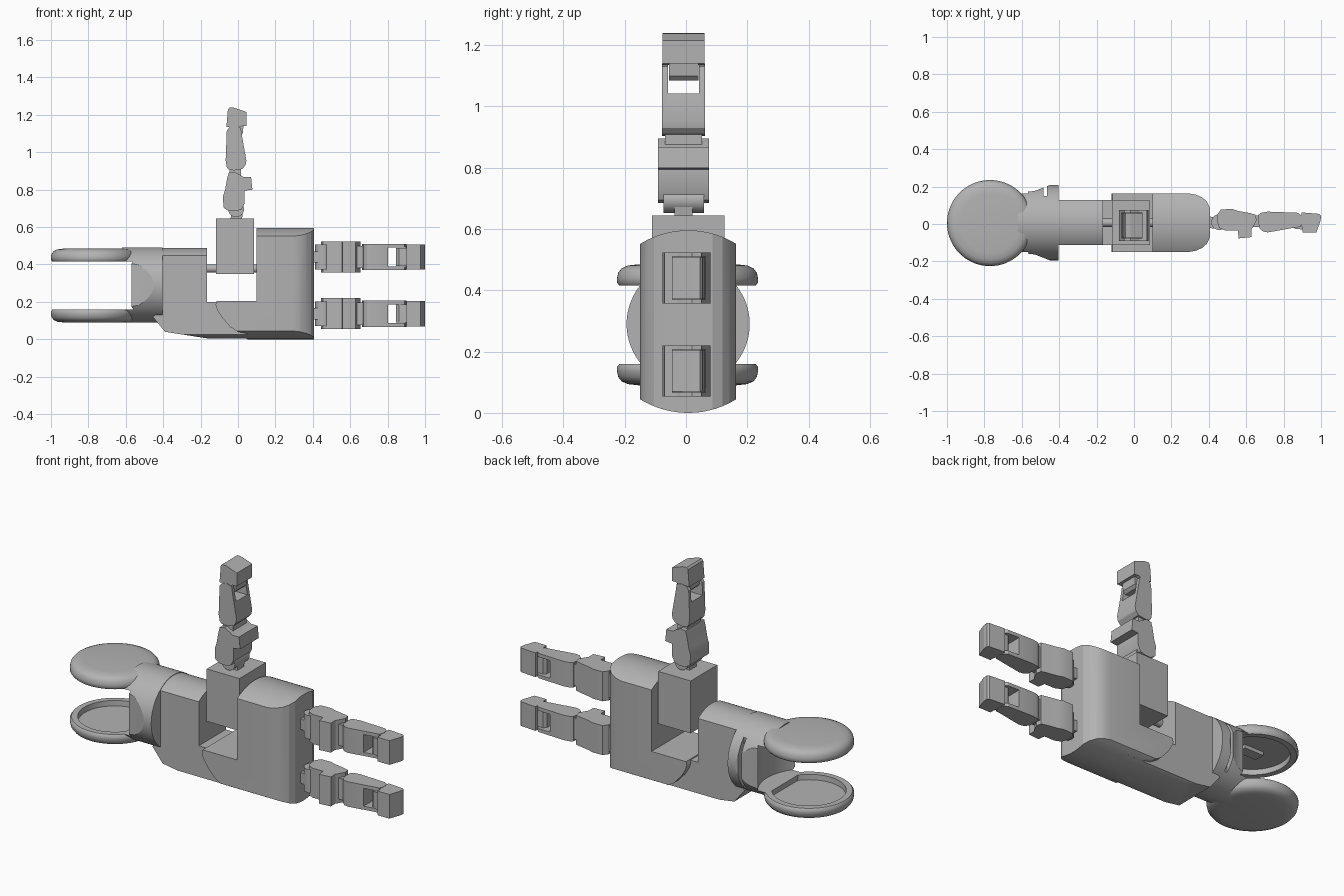
import bpy, bmesh, math
from mathutils import Matrix, Vector

if "Cube" in bpy.data.objects:
    bpy.data.objects.remove(bpy.data.objects["Cube"], do_unlink=True)

grey = bpy.data.materials.new("light_grey")
grey.use_nodes = True
COLOUR = (0.45, 0.45, 0.45, 1)
grey.diffuse_color = COLOUR
grey.node_tree.nodes["Principled BSDF"].inputs["Base Color"].default_value = COLOUR


def finish(name, bm):
    """Turn a bmesh into a named grey object."""
    bmesh.ops.recalc_face_normals(bm, faces=bm.faces)
    mesh = bpy.data.meshes.new(name)
    bm.to_mesh(mesh)
    bm.free()
    mesh.materials.append(grey)
    ob = bpy.data.objects.new(name, mesh)
    bpy.context.collection.objects.link(ob)
    return ob


def prism(name, pts, axis, lo, hi, matrix=None):
    """Extrude a flat outline along one axis."""
    place = {"x": lambda a, b: (lo, a, b),
             "y": lambda a, b: (a, lo, b),
             "z": lambda a, b: (a, b, lo)}[axis]
    bm = bmesh.new()
    face = bm.faces.new([bm.verts.new(place(a, b)) for a, b in pts])
    ext = bmesh.ops.extrude_face_region(bm, geom=[face])["geom"]
    move = Vector([(hi - lo) * (c == axis) for c in "xyz"])
    bmesh.ops.translate(bm, vec=move, verts=[g for g in ext if isinstance(g, bmesh.types.BMVert)])
    if matrix:
        bm.transform(matrix)
    return finish(name, bm)


def arc(cx, cy, r, start=0, end=360, n=64):
    closed = end - start == 360
    steps = n if closed else n + 1
    angles = [math.radians(start + (end - start) * i / n) for i in range(steps)]
    return [(cx + r * math.cos(a), cy + r * math.sin(a)) for a in angles]


def rect(a, b, c, d):
    return [(a, c), (b, c), (b, d), (a, d)]


def boolean(ob, cutter, op):
    mod = ob.modifiers.new("cut", "BOOLEAN")
    mod.operation, mod.object, mod.solver = op, cutter, "EXACT"
    activate(ob)
    bpy.ops.object.modifier_apply(modifier=mod.name)
    bpy.data.objects.remove(cutter, do_unlink=True)


def activate(ob):
    bpy.ops.object.select_all(action="DESELECT")
    ob.select_set(True)
    bpy.context.view_layer.objects.active = ob


def smooth(ob, angle=30):
    activate(ob)
    bpy.ops.object.shade_smooth_by_angle(angle=math.radians(angle))


MID = 0.007  # centre line of the hand in y

# Palm: side outline rounded by a long cylinder and by the knuckle corners
palm = prism("palm", [(0.1, 0.7), (0.405, 0.7), (0.405, -0.1), (0.05, -0.1), (0.05, 0.03),
                      (0.0, 0.04), (-0.04, 0.065), (-0.085, 0.115), (-0.11, 0.155),
                      (-0.12, 0.185), (-0.115, 0.205), (0.1, 0.205)],
             "y", MID - 0.157, MID + 0.157)
boolean(palm, prism("cutter", arc(MID, 0.298, 0.298, n=96), "x", -0.5, 0.6), "INTERSECT")
corner = [(0.29, 0.157), (0.33, 0.15), (0.365, 0.135), (0.39, 0.112), (0.405, 0.08)]
plan = [(-0.5, 0.3), (0.29, 0.3)] + corner
plan = [(x, MID + y) for x, y in plan] + [(x, MID - y) for x, y in reversed(plan)]
boolean(palm, prism("cutter", plan, "z", -0.2, 0.8), "INTERSECT")
smooth(palm, 20)

# Narrow heel of the hand with its curved top and bottom
heel = prism("heel", [(-0.415, 0.6), (-0.165, 0.6), (-0.165, 0.2), (0.15, 0.2), (0.15, 0.002),
                      (-0.165, 0.005), (-0.39, 0.04), (-0.455, 0.12), (-0.415, 0.15)],
             "y", MID - 0.3, MID + 0.3)
section = arc(MID, 0.29, 0.198, 52.7, 127.3, 20) + arc(MID, 0.298, 0.298, 246.2, 293.8, 20)
boolean(heel, prism("cutter", section, "x", -0.6, 0.3), "INTERSECT")
smooth(heel, 20)

# Wrist: a drum with tapered sides, a slot, and a hollow for the forearm pivot
wrist = prism("wrist", arc(MID, 0.29, 0.201, n=96), "x", -0.62, -0.405)
taper = [(-0.62, 0.15), (-0.585, 0.163), (-0.53, 0.17), (-0.44, 0.205), (-0.3, 0.25)]
plan = [(x, MID + y) for x, y in taper] + [(x, MID - y) for x, y in reversed(taper)]
boolean(wrist, prism("cutter", plan, "z", 0, 0.6), "INTERSECT")
boolean(wrist, prism("cutter", arc(-0.77, MID, 0.26), "z", 0.16, 0.416), "DIFFERENCE")
boolean(wrist, prism("cutter", rect(-0.483, -0.465, 0.15, 0.3), "z", 0, 0.6), "DIFFERENCE")
smooth(wrist, 20)

# Pair of dished pivot discs, facing each other
DISH = [(0, 0.485), (0.16, 0.485), (0.195, 0.481), (0.215, 0.472), (0.226, 0.458), (0.23, 0.44),
        (0.23, 0.425), (0.222, 0.415), (0.19, 0.415), (0.188, 0.445), (0, 0.445)]
for name, flip in (("upper_disc", False), ("lower_disc", True)):
    bm = bmesh.new()
    verts = [bm.verts.new((r, 0, 0.575 - z if flip else z)) for r, z in DISH]
    edges = [bm.edges.new(pair) for pair in zip(verts, verts[1:])]
    bmesh.ops.spin(bm, geom=verts + edges, cent=(0, 0, 0), axis=(0, 0, 1),
                   angle=math.tau, steps=72, use_merge=True)
    bmesh.ops.remove_doubles(bm, verts=bm.verts, dist=0.0005)
    bmesh.ops.translate(bm, vec=(-0.77, 0.005, 0), verts=bm.verts)
    smooth(finish(name, bm), 40)

# Small stop inside the upper disc
prism("disc_stop", rect(-0.82, -0.7, -0.03, 0.03), "z", 0.425, 0.45)

# Thumb block and the shaft it turns on
prism("thumb_block", rect(-0.117, 0.086, MID - 0.118, MID + 0.118), "z", 0.35, 0.645)
smooth(prism("thumb_shaft", arc(MID, 0.378, 0.022, n=24), "x", -0.18, 0.12))

# Digit outlines: distance along the digit, then thickness
KNUCKLE = [(0.04, -0.05), (0.06, -0.078), (0.12, -0.08), (0.15, -0.07), (0.215, -0.058),
           (0.245, -0.05), (0.25, -0.02), (0.235, 0.01), (0.222, 0.03), (0.222, 0.07),
           (0.155, 0.077), (0.15, 0.036), (0.085, 0.036), (0.05, 0.02), (0.04, -0.01)]
SEGMENT = [(0.262, -0.05), (0.275, -0.06), (0.31, -0.066), (0.47, -0.06), (0.49, -0.045),
           (0.495, -0.01), (0.485, 0.015), (0.45, 0.02), (0.31, 0.045), (0.285, 0.04),
           (0.265, 0.022), (0.258, -0.02)]
TIP = [(0.49, -0.062), (0.585, -0.054), (0.595, -0.045), (0.593, -0.02), (0.57, 0.046),
       (0.495, 0.046), (0.495, 0.02), (0.49, 0.01)]
HINGE = [(0.44, -0.03), (0.455, -0.045), (0.52, -0.045), (0.52, 0.03), (0.5, 0.03),
         (0.455, 0.025), (0.44, 0.01)]


def digit(name, matrix):
    def part(label, pts, half, centre=0):
        return prism(name + "_" + label, pts, "z", centre - half, centre + half, matrix)
    part("root", [(-0.01, -0.04), (0.06, -0.035), (0.06, 0.03), (-0.01, 0.02)], 0.03)
    smooth(part("pivot", arc(0.05, -0.01, 0.042, n=32), 0.066))
    smooth(part("knuckle", KNUCKLE, 0.083), 25)
    part("link", rect(0.22, 0.3, -0.045, 0.015), 0.06)
    segment = part("segment", SEGMENT, 0.07)
    boolean(segment, part("slot", rect(0.398, 0.6, -0.2, 0.2), 0.05), "DIFFERENCE")
    smooth(segment, 25)
    part("hinge", HINGE, 0.048)
    part("tip", TIP, 0.068)


# Thumb points up; two fingers point sideways
digit("thumb", Matrix(((0, 1, 0, 0), (0, 0, 1, -0.008), (1, 0, 0, 0.645), (0, 0, 0, 1))))
for name, z in (("upper_finger", 0.44), ("lower_finger", 0.137)):
    digit(name, Matrix(((1, 0, 0, 0.405), (0, -1, 0, 0), (0, 0, -1, z), (0, 0, 0, 1))))
